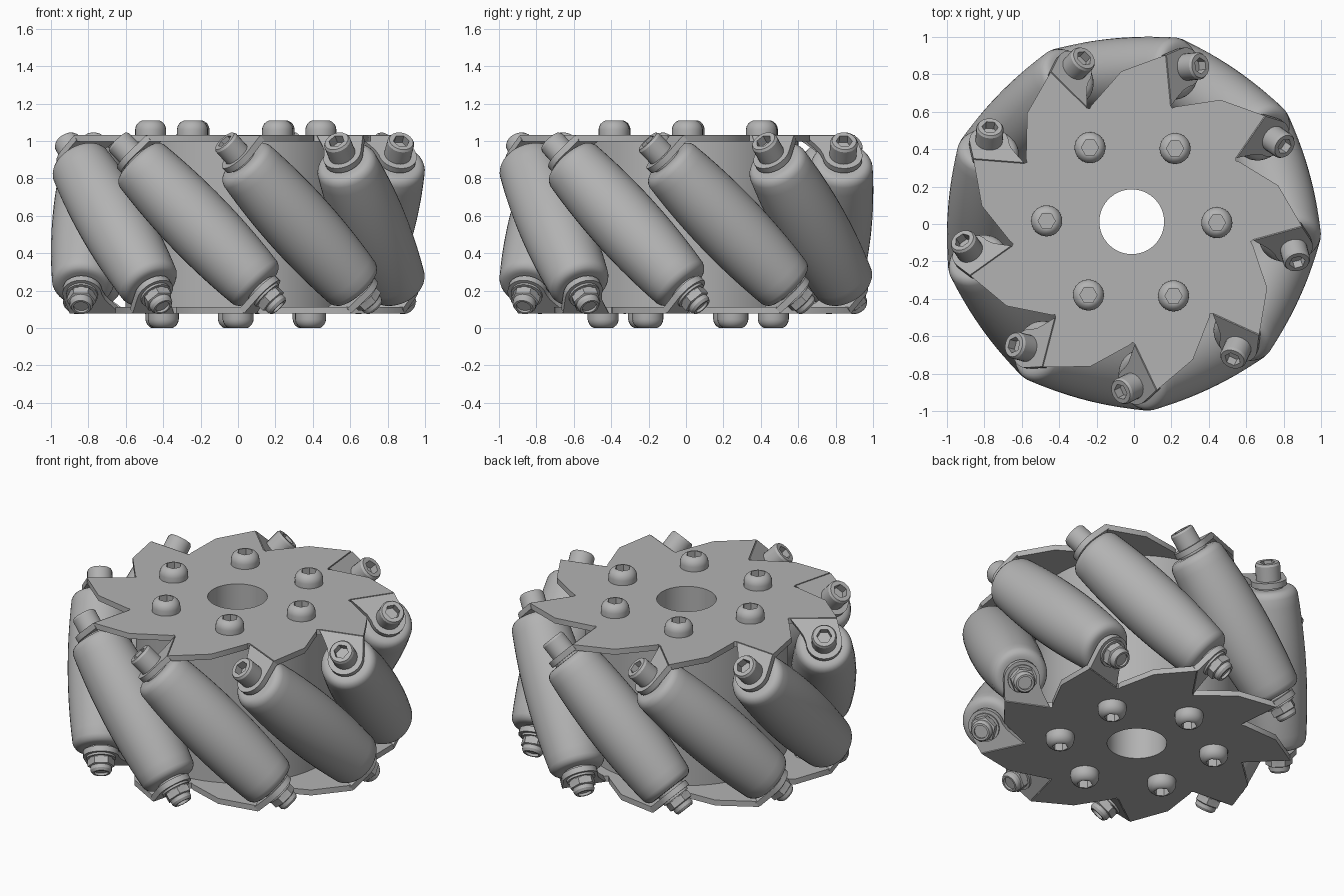
import bpy, bmesh, math
from mathutils import Matrix, Vector

if "Cube" in bpy.data.objects:
    bpy.data.objects.remove(bpy.data.objects["Cube"], do_unlink=True)

COUNT = 9                     # rollers around the wheel
AXIS_R = 0.795                # distance of roller axis from wheel centre
PLATE_LO, PLATE_HI = 0.4425, 0.4775
TAB_LO, TAB_HI = 0.4925, 0.5275
BORE = 0.173

metal = bpy.data.materials.new("plain_grey")
metal.use_nodes = True
GREY = (0.45, 0.45, 0.45, 1)
metal.diffuse_color = GREY
metal.node_tree.nodes["Principled BSDF"].inputs["Base Color"].default_value = GREY


def rot(deg, axis):
    return Matrix.Rotation(math.radians(deg), 4, axis)


def finish(bm, name):
    bmesh.ops.recalc_face_normals(bm, faces=bm.faces[:])
    mesh = bpy.data.meshes.new(name)
    bm.to_mesh(mesh)
    bm.free()
    mesh.materials.append(metal)
    return mesh


def place(mesh, name, matrix):
    ob = bpy.data.objects.new(name, mesh)
    bpy.context.scene.collection.objects.link(ob)
    ob.matrix_world = matrix
    return ob


def lathe(name, profile, segs=24, closed=False):
    """Revolve (radius, height[, 'hex']) points about z; hex rings are six-sided."""
    bm = bmesh.new()
    rings = []
    for r, z, *shape in profile:
        ring = []
        for i in range(segs):
            a = math.tau * i / segs
            k = r
            if shape:
                k = r * math.cos(math.pi / 6) / math.cos(a % (math.pi / 3) - math.pi / 6)
            ring.append(bm.verts.new((k * math.cos(a), k * math.sin(a), z)))
        rings.append(ring)
    pairs = list(zip(rings, rings[1:]))
    if closed:
        pairs.append((rings[-1], rings[0]))
    else:
        bm.faces.new(rings[0])
        bm.faces.new(rings[-1])
    for lo, hi in pairs:
        for i in range(segs):
            j = (i + 1) % segs
            bm.faces.new((lo[i], lo[j], hi[j], hi[i]))
    return finish(bm, name)


def thicken(bm, faces, height):
    top = bmesh.ops.extrude_face_region(bm, geom=faces)
    verts = [g for g in top["geom"] if isinstance(g, bmesh.types.BMVert)]
    bmesh.ops.translate(bm, verts=verts, vec=height)


def plate_mesh():
    """Saw-toothed disc with a bore and a bent, rounded tab on each arm."""
    bm = bmesh.new()
    # One arm: notch, bend line, outer edge, back to the next notch
    arm = [(0.60, -0.265), (0.87, -0.265), (0.806, -0.022), (0.64, 0.155), (0.623, 0.166)]
    outer = [rot(360 * i / COUNT, 'Z') @ Vector((x, y, PLATE_LO))
             for i in range(COUNT) for x, y in arm]
    hole = [rot(360 * i / 64, 'Z') @ Vector((BORE, 0, PLATE_LO)) for i in range(64)]
    edges = []
    for loop in (outer, hole):
        vs = [bm.verts.new(p) for p in loop]
        edges += [bm.edges.new((v, vs[i - 1])) for i, v in enumerate(vs)]
    bmesh.ops.triangle_fill(bm, use_beauty=True, edges=edges, normal=(0, 0, 1))
    thicken(bm, bm.faces[:], Vector((0, 0, PLATE_HI - PLATE_LO)))
    # Tabs square to the roller axes
    tab = [(-0.195, 0.145), (-0.15, 0.085), (-0.12, 0.04)]
    tab += [(0.105 * math.cos(math.radians(a)), 0.105 * math.sin(math.radians(a)))
            for a in range(180, 376, 15)]
    tab.append((0.075, 0.145))
    for i in range(COUNT):
        m = rot(360 * i / COUNT, 'Z') @ Matrix.Translation((AXIS_R, 0, 0)) @ rot(45, 'X')
        face = bm.faces.new([bm.verts.new(m @ Vector((x, y, TAB_LO))) for x, y in tab])
        thicken(bm, [face], m.to_3x3() @ Vector((0, 0, TAB_HI - TAB_LO)))
    return finish(bm, "plate")


# Barrel roller with rounded ends and a short collar
END = 0.48
barrel = [(0.19 - 0.03 * (s / END) ** 2, s) for s in [0.44 * k / 8 for k in range(-8, 9)]]
cap = [(0.158, 0.456), (0.147, 0.47), (0.132, 0.478), (0.115, END), (0.085, END), (0.085, TAB_LO)]
roller = lathe("roller", [(r, -s) for r, s in reversed(cap)] + barrel + cap, 40)

# Socket cap screw and lock nut for the roller axles
screw = lathe("axle_screw", [(0.04, 0.48), (0.04, TAB_HI), (0.073, TAB_HI), (0.073, 0.617),
                             (0.065, 0.63), (0.044, 0.63, "hex"), (0.044, 0.58, "hex")])
nut = lathe("axle_nut", [(0.04, 0.48), (0.04, TAB_HI), (0.085, TAB_HI), (0.085, 0.54),
                         (0.07, 0.54), (0.078, 0.545, "hex"), (0.078, 0.585, "hex"),
                         (0.062, 0.59), (0.062, 0.612), (0.052, 0.627), (0.04, 0.627),
                         (0.04, 0.612)])

# Button head bolt for the hub
button = lathe("hub_bolt", [(0.083, 0), (0.083, 0.03), (0.08, 0.045), (0.072, 0.06),
                            (0.06, 0.071), (0.048, 0.077), (0.046, 0.077, "hex"),
                            (0.046, 0.03, "hex")])

hub = lathe("hub", [(BORE, -PLATE_LO), (0.59, -PLATE_LO), (0.59, PLATE_LO), (BORE, PLATE_LO)],
            64, closed=True)
plate = plate_mesh()

# Assemble: the lower half is the upper half turned over about a roller's radius
base = Matrix.Translation((-0.012, 0.012, 0.5545)) @ rot(15.5, 'Z')
flip = rot(180, 'X')
parts = [place(hub, "hub", base),
         place(plate, "top_plate", base),
         place(plate, "bottom_plate", base @ flip)]
for i in range(COUNT):
    arm = base @ rot(360 * i / COUNT, 'Z')
    tilt = Matrix.Translation((AXIS_R, 0, 0)) @ rot(45, 'X')
    parts += [place(roller, f"roller_{i + 1}", arm @ tilt),
              place(screw, f"axle_screw_{i + 1}", arm @ tilt),
              place(nut, f"axle_nut_{i + 1}", arm @ flip @ tilt)]
for i in range(6):
    spot = rot(60 * i - 16.1, 'Z') @ Matrix.Translation((0.455, 0, PLATE_HI))
    parts += [place(button, f"top_hub_bolt_{i + 1}", base @ spot),
              place(button, f"bottom_hub_bolt_{i + 1}", base @ flip @ spot)]

# Smooth the round surfaces, keep hard edges
bpy.ops.object.select_all(action='DESELECT')
for ob in parts:
    ob.select_set(True)
bpy.context.view_layer.objects.active = parts[0]
bpy.ops.object.shade_smooth_by_angle(angle=math.radians(30))
